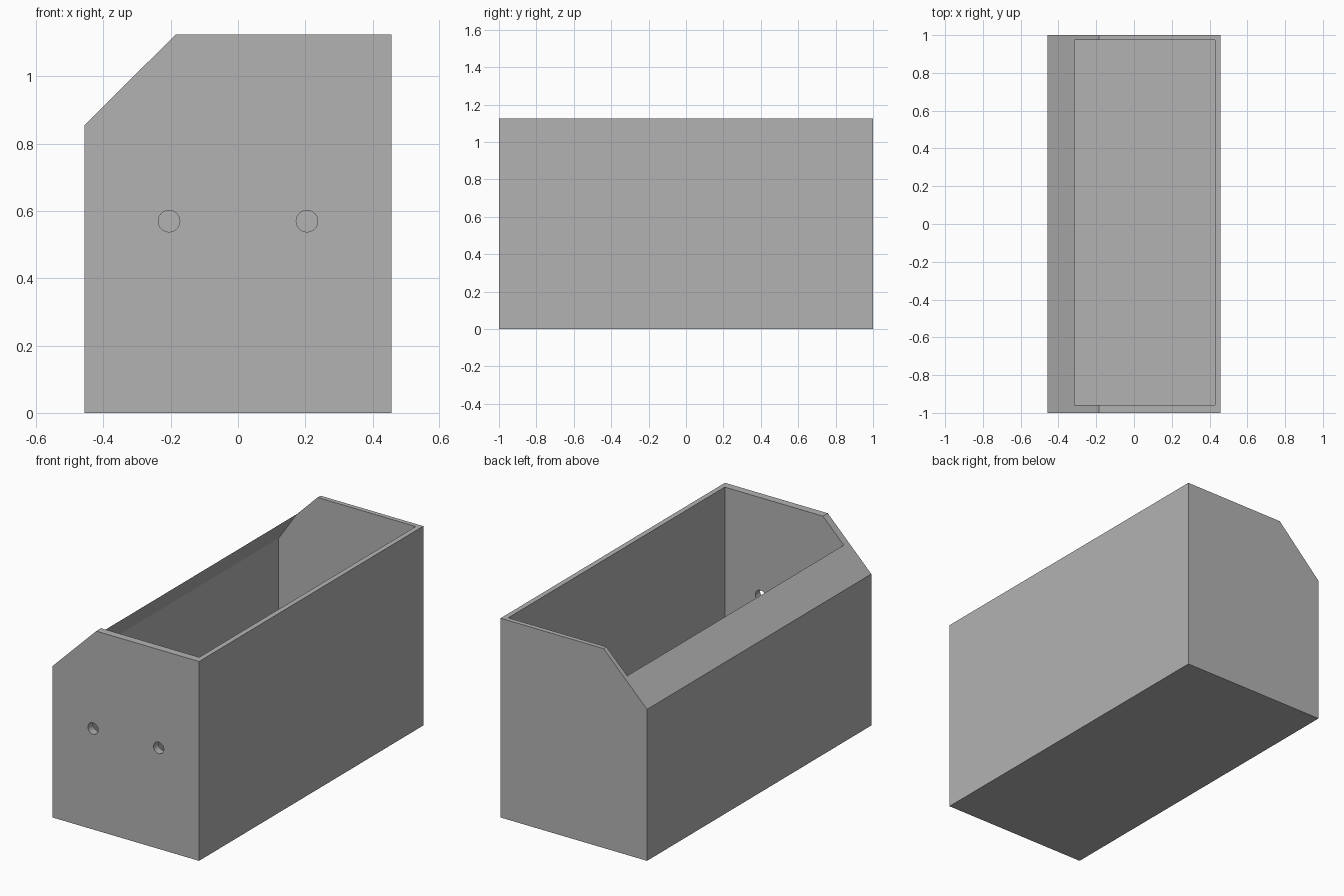
import bpy
import bmesh
from math import pi
from mathutils import Matrix, Vector

default = bpy.data.objects.get("Cube")
if default:
    bpy.data.objects.remove(default, do_unlink=True)

grey = bpy.data.materials.new("plain_grey")
grey.use_nodes = True
COLOUR = (0.45, 0.45, 0.45, 1)
grey.diffuse_color = COLOUR
grey.node_tree.nodes["Principled BSDF"].inputs["Base Color"].default_value = COLOUR


def make_object(name, bm):
    bmesh.ops.recalc_face_normals(bm, faces=bm.faces)
    mesh = bpy.data.meshes.new(name)
    bm.to_mesh(mesh)
    bm.free()
    mesh.materials.append(grey)
    obj = bpy.data.objects.new(name, mesh)
    bpy.context.collection.objects.link(obj)
    return obj


def prism(name, profile, y0, y1):
    """Extrude an x-z profile along y."""
    bm = bmesh.new()
    face = bm.faces.new([bm.verts.new((x, y0, z)) for x, z in profile])
    grown = bmesh.ops.extrude_face_region(bm, geom=[face])["geom"]
    verts = [v for v in grown if isinstance(v, bmesh.types.BMVert)]
    bmesh.ops.translate(bm, verts=verts, vec=(0, y1 - y0, 0))
    return make_object(name, bm)


def cut(target, cutter):
    cutter.hide_render = True
    mod = target.modifiers.new("cut", "BOOLEAN")
    mod.operation = "DIFFERENCE"
    mod.solver = "EXACT"
    mod.object = cutter
    bpy.context.view_layer.objects.active = target
    bpy.ops.object.modifier_apply(modifier=mod.name)
    bpy.data.objects.remove(cutter, do_unlink=True)


# Outer box with one sloped long edge
box = prism("open_box", [(-0.457, 0), (0.457, 0), (0.457, 1.125),
                         (-0.185, 1.125), (-0.457, 0.855)], -1, 1)

# Hollow, whose steeper slope thins the lip to an edge
cut(box, prism("hollow_cutter", [(-0.428, 0.03), (0.428, 0.03), (0.428, 1.3),
                                 (-0.108, 1.3), (-0.428, 0.83)], -0.957, 0.974))

# Two round holes through the front wall
for x in (-0.205, 0.205):
    bm = bmesh.new()
    bmesh.ops.create_cone(bm, cap_ends=True, segments=32, radius1=0.032,
                          radius2=0.032, depth=0.2,
                          matrix=Matrix.Translation(Vector((x, -1, 0.57)))
                          @ Matrix.Rotation(pi / 2, 4, "X"))
    cut(box, make_object("hole_cutter", bm))

# Smooth the hole walls, keep the box edges sharp
bpy.ops.object.select_all(action="DESELECT")
box.select_set(True)
bpy.context.view_layer.objects.active = box
bpy.ops.object.shade_smooth_by_angle(angle=pi / 6)
